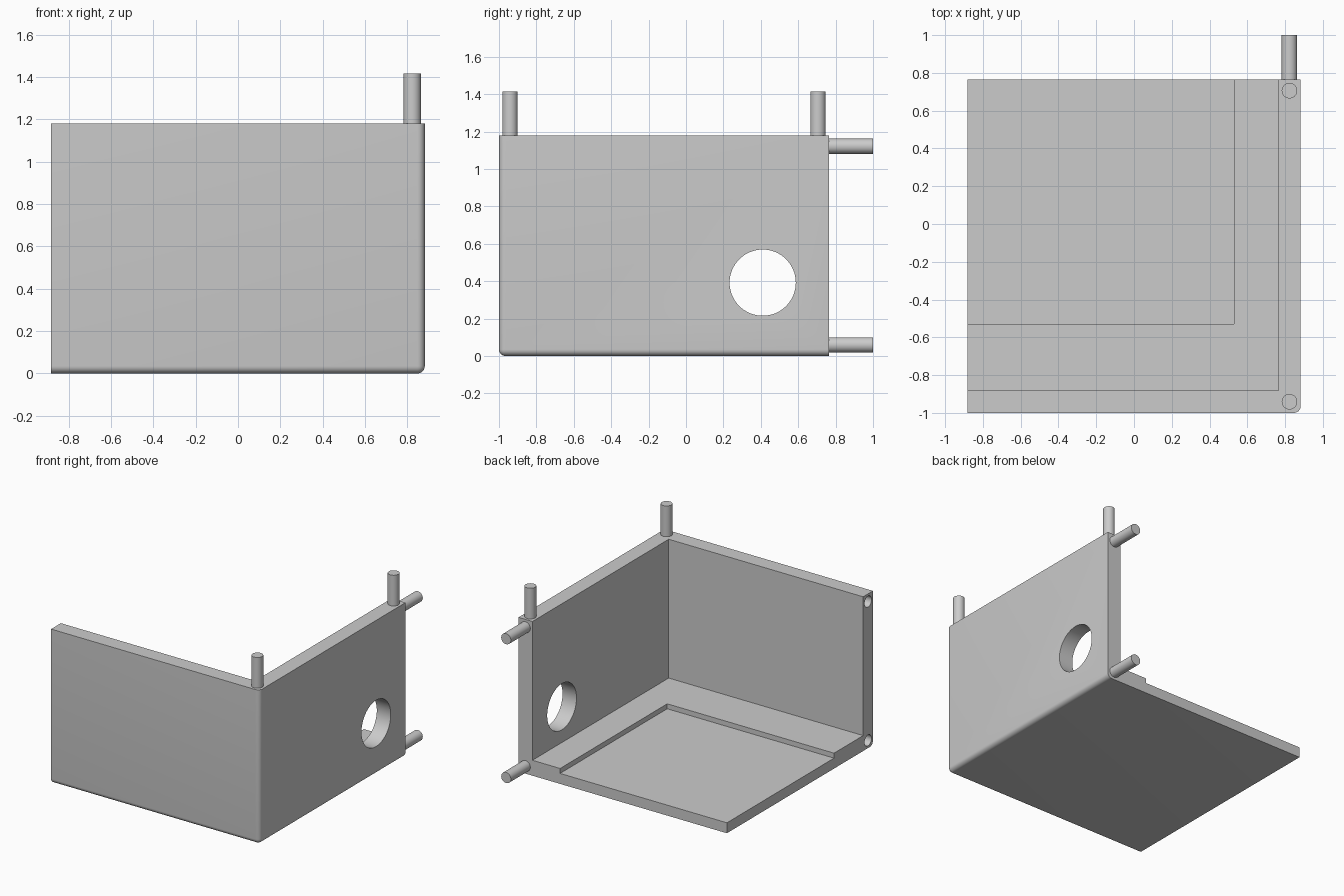
import bpy, bmesh, math
from mathutils import Vector

cube = bpy.data.objects.get("Cube")
if cube:
    bpy.data.objects.remove(cube, do_unlink=True)

grey = bpy.data.materials.new("light_grey")
grey.use_nodes = True
COLOUR = (0.6, 0.6, 0.6, 1)
grey.diffuse_color = COLOUR
grey.node_tree.nodes["Principled BSDF"].inputs["Base Color"].default_value = COLOUR

SIDE = 0.882             # half width of the shell
FRONT, BACK = -1.0, 0.765
HEIGHT = 1.18
WALL = 0.118
PIN = 0.235              # pin length


def finish(name, bm):
    mesh = bpy.data.meshes.new(name)
    bm.to_mesh(mesh)
    bm.free()
    mesh.materials.append(grey)
    obj = bpy.data.objects.new(name, mesh)
    bpy.context.collection.objects.link(obj)
    return obj


def box(name, lo, hi, rounded=None, radius=0.035):
    lo, hi = Vector(lo), Vector(hi)
    bm = bmesh.new()
    bmesh.ops.create_cube(bm, size=1)
    for v in bm.verts:
        v.co = (lo + hi) / 2 + v.co * (hi - lo)
    if rounded:
        edges = [e for e in bm.edges if rounded((e.verts[0].co + e.verts[1].co) / 2)]
        bmesh.ops.bevel(bm, geom=edges, offset=radius, segments=6,
                        profile=0.5, affect='EDGES')
    return finish(name, bm)


def cylinder(name, start, end, radius, sides=32):
    start, end = Vector(start), Vector(end)
    bm = bmesh.new()
    bmesh.ops.create_cone(bm, cap_ends=True, segments=sides, radius1=radius,
                          radius2=radius, depth=(end - start).length)
    turn = (end - start).to_track_quat('Z', 'Y')
    for v in bm.verts:
        v.co = turn @ v.co + (start + end) / 2
    return finish(name, bm)


def activate(obj):
    bpy.ops.object.select_all(action='DESELECT')
    obj.select_set(True)
    bpy.context.view_layer.objects.active = obj


def cut(target, cutter):
    mod = target.modifiers.new("cut", 'BOOLEAN')
    mod.operation, mod.solver, mod.object = 'DIFFERENCE', 'EXACT', cutter
    activate(target)
    bpy.ops.object.modifier_apply(modifier=mod.name)
    bpy.data.objects.remove(cutter, do_unlink=True)


def smooth(obj):
    activate(obj)
    bpy.ops.object.shade_smooth_by_angle(angle=math.radians(30))


# Shell block: the three edges meeting at the front bottom corner are rounded
def outer_edge(mid):
    on_right = mid.x > SIDE - 0.01
    on_front = mid.y < FRONT + 0.01
    on_bottom = mid.z < 0.01
    return on_right + on_front + on_bottom == 2


shell = box("corner_shell", (-SIDE, FRONT, 0), (SIDE, BACK, HEIGHT), outer_edge)

# Open interior, leaving two walls and the floor, then the shallow floor recess
cut(shell, box("interior_cutter", (-1.5, FRONT + WALL, WALL), (SIDE - WALL, 1.5, 2)))
cut(shell, box("recess_cutter", (-1.5, -0.53, 0.08), (0.53, 1.5, 0.5)))

# Round opening through the side wall
cut(shell, cylinder("opening_cutter", (0.6, 0.41, 0.392), (1.1, 0.41, 0.392), 0.177, 64))

# Sockets in the free end of the front wall
mid_x, mid_y = SIDE - WALL / 2, FRONT + WALL / 2
levels = (WALL / 2, HEIGHT - WALL / 2)
for z in levels:
    cut(shell, cylinder("socket_cutter", (-1.1, mid_y, z), (PIN - SIDE, mid_y, z), 0.042))
smooth(shell)

# Upright pins on the side wall
for label, y in (("front", mid_y), ("back", BACK - WALL / 2)):
    smooth(cylinder(label + "_upright_pin", (mid_x, y, HEIGHT),
                    (mid_x, y, HEIGHT + PIN), 0.041))

# Pins on the back end of the side wall
for label, z in zip(("lower", "upper"), levels):
    smooth(cylinder(label + "_back_pin", (mid_x, BACK, z), (mid_x, BACK + PIN, z), 0.041))
